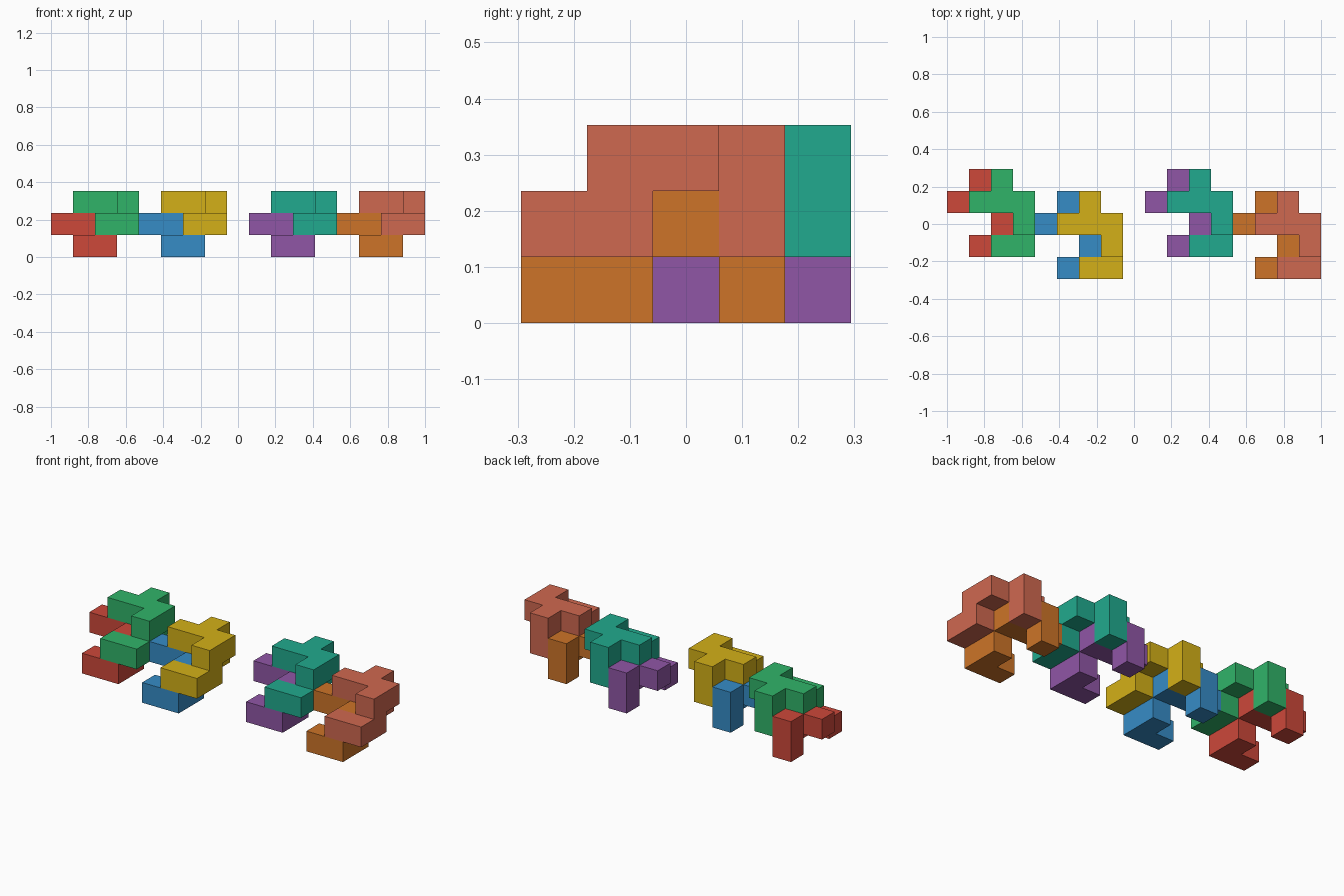
import bpy, bmesh
from mathutils import Vector

if "Cube" in bpy.data.objects:
    bpy.data.objects.remove(bpy.data.objects["Cube"])

U = 2 / 17  # edge of one cube

# Cells (x, y, z) of the single repeated piece
CELLS = [(0, 3, 0), (1, 3, 0), (2, 3, 0), (1, 4, 0), (1, 4, -1),
         (2, 2, 0), (2, 2, -1), (2, 1, -1), (1, 1, -1)]


def linear(c):
    c /= 255
    return c / 12.92 if c <= 0.04045 else ((c + 0.055) / 1.055) ** 2.4


def add_piece(name, offset, color):
    """Outer skin of the cube cluster, flat regions merged."""
    bm = bmesh.new()
    filled = set(CELLS)
    for cell in CELLS:
        for axis in range(3):
            for sign in (-1, 1):
                near = list(cell)
                near[axis] += sign
                if tuple(near) in filled:
                    continue
                n, a, b = Vector(), Vector(), Vector()
                n[axis] = sign / 2
                a[(axis + 1) % 3] = 0.5
                b[(axis + 2) % 3] = 0.5 * sign
                mid = Vector(cell) + Vector(offset) + Vector((0.5, 0.5, 0.5)) + n
                corners = (mid - a - b, mid + a - b, mid + a + b, mid - a + b)
                bm.faces.new([bm.verts.new((p - Vector((8.5, 2.5, 0))) * U)
                              for p in corners])
    bmesh.ops.remove_doubles(bm, verts=bm.verts, dist=U * 0.01)
    bmesh.ops.dissolve_limit(bm, angle_limit=0.02, verts=bm.verts, edges=bm.edges)
    bmesh.ops.recalc_face_normals(bm, faces=bm.faces)
    mesh = bpy.data.meshes.new(name)
    bm.to_mesh(mesh)
    bm.free()
    mat = bpy.data.materials.new(name + "_color")
    mat.diffuse_color = (*[linear(c) for c in color], 1)
    mat.use_nodes = True
    mat.node_tree.nodes["Principled BSDF"].inputs["Base Color"].default_value = mat.diffuse_color
    mesh.materials.append(mat)
    bpy.context.collection.objects.link(bpy.data.objects.new(name, mesh))


# Four pairs: each has a lower piece and the same piece one step right and up
PAIRS = [
    (0, 0, "red", (205, 72, 58), "green", (48, 180, 105)),
    (4, -1, "blue", (54, 140, 198), "yellow", (212, 176, 24)),
    (9, 0, "purple", (144, 86, 166), "teal", (33, 170, 142)),
    (13, -1, "orange", (205, 116, 40), "coral", (207, 104, 80)),
]
for x, y, low, low_color, high, high_color in PAIRS:
    add_piece(low + "_lower_piece", (x, y, 1), low_color)
    add_piece(high + "_upper_piece", (x + 1, y, 2), high_color)
